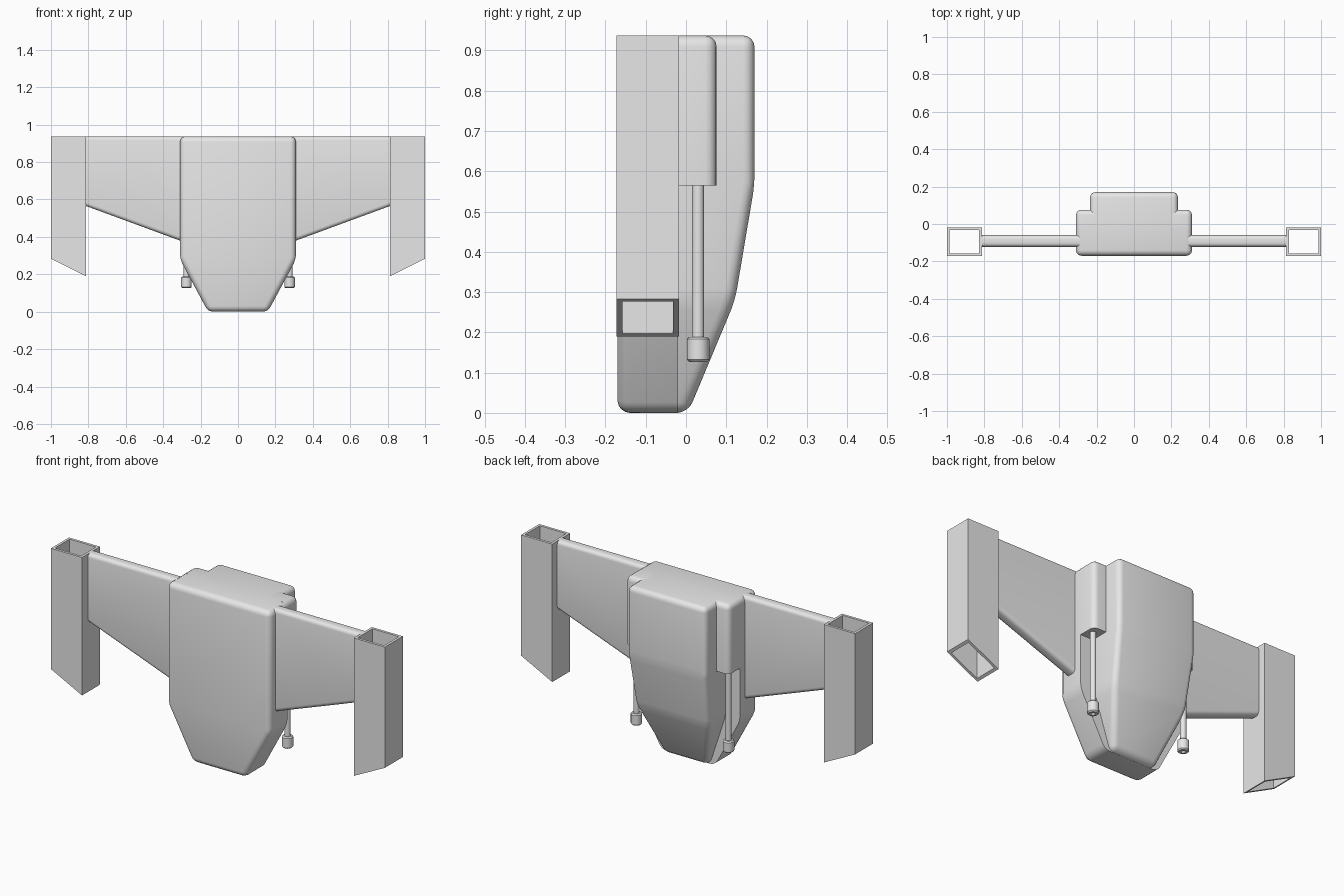
import bpy, bmesh
from mathutils import Vector

cube = bpy.data.objects.get("Cube")
if cube:
    bpy.data.objects.remove(cube)

grey = bpy.data.materials.new("plain_grey")
grey.use_nodes = True
grey.diffuse_color = (0.8, 0.8, 0.8, 1)
grey.node_tree.nodes["Principled BSDF"].inputs["Base Color"].default_value = (0.8, 0.8, 0.8, 1)


def finish(bm, name, mirror=False):
    """Turn a bmesh into a smooth-shaded object, optionally mirrored across x."""
    bmesh.ops.recalc_face_normals(bm, faces=bm.faces)
    mesh = bpy.data.meshes.new(name)
    bm.to_mesh(mesh)
    bm.free()
    mesh.materials.append(grey)
    obj = bpy.data.objects.new(name, mesh)
    bpy.context.collection.objects.link(obj)
    if mirror:
        obj.modifiers.new("mirror", 'MIRROR').use_bisect_axis[0] = False
    bpy.ops.object.select_all(action='DESELECT')
    obj.select_set(True)
    bpy.context.view_layer.objects.active = obj
    bpy.ops.object.shade_smooth_by_angle(angle=0.6)
    return obj


def loft(name, rings, radius, keep, mirror=False):
    """Join rings of points, cap the ends, round the edges chosen by keep(a, b)."""
    bm = bmesh.new()
    loops = [[bm.verts.new(p) for p in ring] for ring in rings]
    n = len(loops[0])
    for a, b in zip(loops, loops[1:]):
        for i in range(n):
            j = (i + 1) % n
            bm.faces.new((a[i], a[j], b[j], b[i]))
    bm.faces.new(loops[0])
    bm.faces.new(loops[-1])
    bmesh.ops.recalc_face_normals(bm, faces=bm.faces)
    edges = [e for e in bm.edges
             if e.calc_face_angle(0) > 0.09 and keep(e.verts[0].co, e.verts[1].co)]
    bmesh.ops.bevel(bm, geom=edges, offset=radius, segments=4, profile=0.5,
                    affect='EDGES', clamp_overlap=True)
    return finish(bm, name, mirror)


def level(x0, x1, y0, y1, z):
    return [(x0, y0, z), (x1, y0, z), (x1, y1, z), (x0, y1, z)]


# Front plate of the pack, square at the back
FRONT, MID, TOP = -0.17, -0.02, 0.937
loft("front_shell",
     [level(-w, w, FRONT, MID, z) for z, w in ((0, 0.16), (0.28, 0.31), (TOP, 0.31))],
     0.03, lambda a, b: min(a.y, b.y) < MID - 0.01)

# Tapered rear hull
loft("rear_hull",
     [level(-w, w, MID - 0.01, y, z) for z, w, y in
      ((0, 0.13, 0.005), (0.28, 0.222, 0.122), (0.565, 0.235, 0.17), (TOP, 0.235, 0.17))],
     0.028, lambda a, b: max(a.y, b.y) > 0)

# Gun housings beside the hull
loft("gun_housing",
     [level(0.2, 0.31, MID - 0.01, 0.076, z) for z in (0.565, TOP)],
     0.028, lambda a, b: max(a.x, b.x) > 0.3 and max(a.z, b.z) > 0.9
     and max(a.y, b.y) > 0, mirror=True)

# Wings with rounded upper and lower edges
loft("wing",
     [[(x, -0.122, z), (x, -0.06, z), (x, -0.06, TOP), (x, -0.122, TOP)]
      for x, z in ((0.29, 0.373), (0.82, 0.568))],
     0.02, lambda a, b: abs(a.x - b.x) > 0.1, mirror=True)


# Hollow wing-tip ducts, cut at a slant below
def duct_ring(bm, inset, top):
    x0, x1, y0, y1 = 0.814 + inset, 1 - inset, -0.172 + inset, -0.018 - inset
    slant = lambda x: 0.19 + (x - 0.814) * 0.5
    return [bm.verts.new((x, y, TOP if top else slant(x)))
            for x, y in ((x0, y0), (x1, y0), (x1, y1), (x0, y1))]


bm = bmesh.new()
loops = [duct_ring(bm, inset, top) for inset, top in
         ((0, False), (0, True), (0.014, True), (0.014, False))]
for a, b in zip(loops, loops[1:] + loops[:1]):
    for i in range(4):
        j = (i + 1) % 4
        bm.faces.new((a[i], a[j], b[j], b[i]))
finish(bm, "wing_tip_duct", mirror=True)


# Gun barrels and muzzles, spun from profiles
def turned(name, profile, centre):
    bm = bmesh.new()
    loops = []
    for r, z in profile:
        ring = bmesh.ops.create_circle(bm, segments=24, radius=r)["verts"]
        bmesh.ops.translate(bm, verts=ring, vec=Vector((*centre, z)))
        loops.append(ring)
    for a, b in zip(loops, loops[1:]):
        for i in range(24):
            j = (i + 1) % 24
            bm.faces.new((a[i], a[j], b[j], b[i]))
    bm.faces.new(loops[0])
    bm.faces.new(loops[-1])
    finish(bm, name, mirror=True)


GUN = (0.276, 0.03)
turned("gun_barrel", ((0.015, 0.18), (0.015, 0.575)), GUN)
turned("gun_muzzle", ((0.01, 0.15), (0.01, 0.126), (0.022, 0.126), (0.028, 0.132),
                      (0.028, 0.183), (0.022, 0.189), (0.012, 0.189)), GUN)
